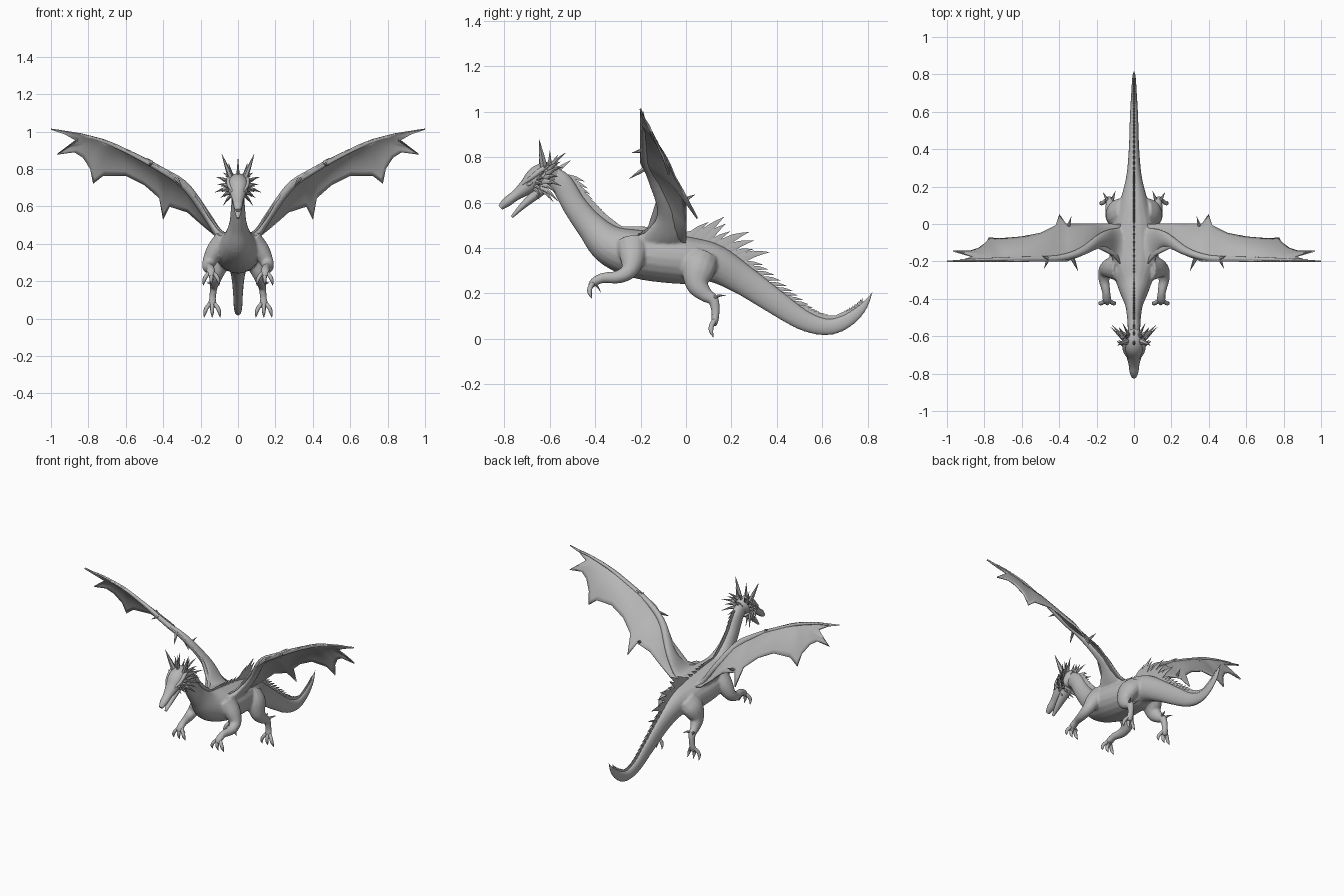
import bpy, bmesh, math
from mathutils import Vector

old = bpy.data.objects.get("Cube")
if old:
    bpy.data.objects.remove(old, do_unlink=True)

GREY = (0.47, 0.47, 0.47, 1)
skin = bpy.data.materials.new("grey_skin")
skin.use_nodes = True
skin.diffuse_color = GREY
skin.node_tree.nodes["Principled BSDF"].inputs["Base Color"].default_value = GREY
X, Y, Z = Vector((1, 0, 0)), Vector((0, 1, 0)), Vector((0, 0, 1))


def smooth_path(points, steps):
    """Catmull-Rom interpolation of position and radii together."""
    p = [Vector(q) for q in points]
    p = [p[0] * 2 - p[1]] + p + [p[-1] * 2 - p[-2]]
    out = []
    for a, b, c, d in zip(p, p[1:], p[2:], p[3:]):
        for i in range(steps):
            t = i / steps
            out.append((b * 2 + (c - a) * t + (a * 2 - b * 5 + c * 4 - d) * t * t
                        + (b * 3 - a - c * 3 + d) * t ** 3) / 2)
    return out + [p[-2]]


def frame(path, i, ref):
    """Tangent, side and up directions at one station."""
    t = (path[min(i + 1, len(path) - 1)].xyz - path[max(i - 1, 0)].xyz).normalized()
    side = (ref - t * ref.dot(t)).normalized()
    return t, side, side.cross(t)


def loft(bm, points, ref=X, sides=12, steps=5):
    """Skin elliptical rings along (x, y, z, side radius, up radius)."""
    path = smooth_path(points, steps)
    rings = []
    for i, s in enumerate(path):
        t, side, up = frame(path, i, ref)
        angles = [math.tau * k / sides for k in range(sides)]
        rings.append([bm.verts.new(s.xyz + side * math.cos(a) * max(s[3], .0008)
                                   + up * math.sin(a) * max(s[4], .0008)) for a in angles])
    for r, q in zip(rings, rings[1:]):
        for k in range(sides):
            n = (k + 1) % sides
            bm.faces.new((r[k], r[n], q[n], q[k]))
    bm.faces.new(rings[0][::-1])
    bm.faces.new(rings[-1])


def finish(name, bm, mirror=False, thickness=0, voxel=0):
    bmesh.ops.recalc_face_normals(bm, faces=bm.faces)
    mesh = bpy.data.meshes.new(name)
    bm.to_mesh(mesh)
    bm.free()
    mesh.materials.append(skin)
    obj = bpy.data.objects.new(name, mesh)
    bpy.context.collection.objects.link(obj)
    bpy.ops.object.select_all(action="DESELECT")
    obj.select_set(True)
    bpy.context.view_layer.objects.active = obj
    bpy.ops.object.shade_smooth_by_angle(angle=math.radians(50))
    if thickness:
        mod = obj.modifiers.new("Thickness", "SOLIDIFY")
        mod.thickness, mod.offset = thickness, 0
    if mirror:
        mod = obj.modifiers.new("Mirror", "MIRROR")
        mod.use_mirror_merge = False
    if voxel:
        mod = obj.modifiers.new("Fuse", "REMESH")
        mod.mode, mod.voxel_size, mod.use_smooth_shade = "VOXEL", voxel, True
        mod = obj.modifiers.new("Blend", "SMOOTH")
        mod.factor, mod.iterations = .5, 6


def spike(bm, base, tip, thin, wide, sag=0.0, ref=X):
    """Curved pointed thorn; sag bends its middle upward."""
    a, b = Vector(base), Vector(tip)
    mid = a.lerp(b, .5) + Z * sag
    loft(bm, [(*a, thin, wide), (*mid, thin * .65, wide * .6), (*b, 0, 0)], ref, 6, 2)


# Neck, torso and tail in one sweep: y, z, half width, half depth
spine = [(-.61, .72, .03, .045), (-.55, .685, .034, .05), (-.49, .585, .038, .054),
         (-.42, .495, .05, .064), (-.33, .41, .088, .09), (-.2, .37, .13, .107),
         (0, .345, .112, .105), (.12, .333, .075, .085), (.25, .26, .042, .067),
         (.4, .157, .028, .055), (.52, .08, .024, .045), (.62, .052, .02, .037),
         (.7, .074, .015, .032), (.77, .128, .011, .022), (.81, .185, .006, .008)]
spine = [(0, *s) for s in spine]

front_leg = [(.07, -.24, .42, .06, .07), (.122, -.235, .36, .05, .058),
             (.155, -.25, .3, .036, .038), (.16, -.3, .272, .029, .029),
             (.148, -.365, .268, .022, .023), (.145, -.405, .25, .024, .019),
             (.143, -.425, .225, .016, .011)]
hind_leg = [(.05, .07, .36, .055, .075), (.09, .055, .31, .058, .077),
            (.115, .05, .24, .04, .052), (.125, .085, .195, .028, .034),
            (.13, .12, .17, .022, .025), (.135, .13, .12, .018, .019),
            (.138, .126, .075, .022, .016), (.138, .122, .055, .013, .011)]

# Wing outline: leading edge x, y, z then trailing edge x, y, z
wing = [(.03, -.27, .42, .03, .0, .41), (.11, -.17, .485, .11, .0, .435),
        (.19, -.13, .61, .19, .0, .5), (.28, -.17, .72, .27, .0, .57),
        (.36, -.2, .775, .365, .0, .6), (.4, -.2, .8, .4, .05, .53),
        (.46, -.2, .835, .42, -.01, .645), (.55, -.2, .88, .5, -.05, .715),
        (.64, -.2, .925, .6, -.07, .765), (.69, -.2, .945, .72, -.08, .765),
        (.71, -.2, .952, .775, -.075, .722), (.73, -.2, .958, .79, -.1, .8),
        (.75, -.2, .965, .83, -.13, .862), (.77, -.2, .97, .875, -.145, .89),
        (.79, -.2, .975, .967, -.145, .878), (.84, -.2, .988, .862, -.175, .95),
        (.93, -.2, 1.003, .925, -.195, .985), (1, -.2, 1.014, 1, -.2, 1.01)]

# Wing arm: broad flat shoulder, then a bone just behind the leading edge
arm = [(.03, -.14, .4, .13, .05), (.1, -.1, .45, .085, .026), (.17, -.085, .555, .042, .022)]
for i, r in ((3, .023), (5, .018), (7, .014), (9, .012), (12, .011), (15, .009), (16, .008)):
    x, y, z = wing[i][:3]
    arm.append((x, y + r, z - r * .6, r, r))

# Body with limbs and wing arms fused into one smooth skin
bm = bmesh.new()
loft(bm, spine, X, 20, 6)
for mirror in (1, -1):
    for limb, ref in ((front_leg, X), (hind_leg, X), (arm, Y)):
        loft(bm, [(s[0] * mirror, *s[1:]) for s in limb], ref, 14)
finish("body", bm, voxel=.0065)

# Row of blades along the back, and the pointed tail tip
bm = bmesh.new()
path = smooth_path(spine, 5)
for i in range(5, len(path) - 4):
    s = path[i]
    t, side, up = frame(path, i, X)
    if s.y < -.3:
        size, lift = .075, .55
    elif s.y < -.02:
        size, lift = .06, .6
    elif s.y < .2:
        size, lift = .125 + .03 * math.sin(i * 2), .8
    else:
        size, lift = .085 - .05 * (s.y - .2) / .6, .48
    base = s.xyz + up * (s[4] - .01)
    spike(bm, base, base + (t * .8 + up * lift).normalized() * size,
          .005, size * .2, size * .06)
finish("back_blades", bm)
bm = bmesh.new()
loft(bm, [(0, .765, .123, .01, .02), (0, .797, .163, .006, .011), (0, .82, .203, 0, 0)])
finish("tail_tip", bm)

# Head and jaw
bm = bmesh.new()
loft(bm, [(0, -.57, .715, .03, .045), (0, -.61, .722, .052, .055),
          (0, -.655, .71, .055, .05), (0, -.7, .67, .043, .036),
          (0, -.75, .632, .029, .023), (0, -.79, .602, .024, .021),
          (0, -.818, .578, .013, .012)], sides=16)
finish("skull", bm)
bm = bmesh.new()
loft(bm, [(0, -.62, .675, .035, .03), (0, -.67, .63, .03, .022),
          (0, -.72, .585, .021, .014), (0, -.768, .536, .008, .006)])
finish("lower_jaw", bm)
bm = bmesh.new()
loft(bm, [(.03, -.72, .68, .004, .004), (.046, -.68, .71, .012, .01),
          (.05, -.635, .745, .012, .012), (.05, -.6, .765, .002, .002)])
finish("brow_ridge", bm, True)
bm = bmesh.new()
loft(bm, [(.036, -.705, .672, .002, .002), (.044, -.69, .682, .007, .008),
          (.048, -.675, .69, .002, .002)])
finish("eye", bm, True)

# Horns and the frill of thorns behind the cheeks
bm = bmesh.new()
spike(bm, (.035, -.625, .745), (.087, -.648, .88), .016, .02)
spike(bm, (.03, -.6, .75), (.05, -.6, .83), .01, .012)
for k in range(8):
    a = math.radians(62 - 19 * k)
    out = Vector((math.cos(a), 0, math.sin(a)))
    root = Vector((0, -.61 - .005 * k, .705)) + out * .042
    reach = .09 if k % 2 else .115
    spike(bm, root, root + out * reach * .75 + Y * reach * .68, .011, .014, .006)
    front = root + Vector((0, -.03, -.006))
    spike(bm, front, front + out * .05 + Y * .03, .01, .011, .004)
finish("horns_and_frill", bm, True)
bm = bmesh.new()
spike(bm, (0, -.635, .75), (0, -.64, .86), .009, .016)
spike(bm, (0, -.6, .75), (0, -.565, .81), .008, .014)
spike(bm, (0, -.57, .74), (0, -.51, .785), .007, .014)
finish("crest", bm)

# Three toes on each foot, a thumb in front and heel spurs behind
bm = bmesh.new()
for cx, cy, cz, drop in ((.143, -.41, .245, .062), (.138, .125, .08, .068)):
    for k in (-1, 0, 1):
        loft(bm, [(cx + k * .012, cy, cz, .011, .011),
                  (cx + k * .03, cy - .013, cz - drop * .35, .011, .011),
                  (cx + k * .039, cy - .014, cz - drop * .7, .009, .009),
                  (cx + k * .043, cy - .004, cz - drop * 1.1, .001, .001)], X, 8, 3)
spike(bm, (.143, -.405, .245), (.13, -.375, .205), .009, .009, .005)
spike(bm, (.138, .12, .18), (.166, .17, .19), .01, .01, .005)
spike(bm, (.12, .12, .18), (.1, .175, .19), .01, .01, .005)
finish("toes", bm, True)

# Wing membrane, slightly arched and flatter near the body
bm = bmesh.new()
rows = []
CHORD = 8
for s in wing:
    lead, trail = Vector(s[:3]), Vector(s[3:])
    arch = (trail - lead).length * min(.09, s[0] * .25)
    rows.append([bm.verts.new(lead.lerp(trail, k / CHORD)
                 + Vector((-.25, .5, .6)) * arch * math.sin(math.pi * k / CHORD))
                 for k in range(CHORD + 1)])
for r, q in zip(rows, rows[1:]):
    for k in range(CHORD):
        bm.faces.new((r[k], r[k + 1], q[k + 1], q[k]))
finish("wing_membrane", bm, True, thickness=.008)

# Thorns on the wing edges
bm = bmesh.new()
spike(bm, (.46, -.19, .83), (.48, -.237, .82), .01, .01, ref=Y)
spike(bm, (.33, -.18, .75), (.3, -.25, .705), .012, .012, ref=Y)
spike(bm, (.35, -.01, .61), (.335, .04, .635), .01, .01, ref=Z)
spike(bm, (.46, -.185, .835), (.49, -.17, .86), .01, .01, ref=Y)
finish("wing_thorns", bm, True)
